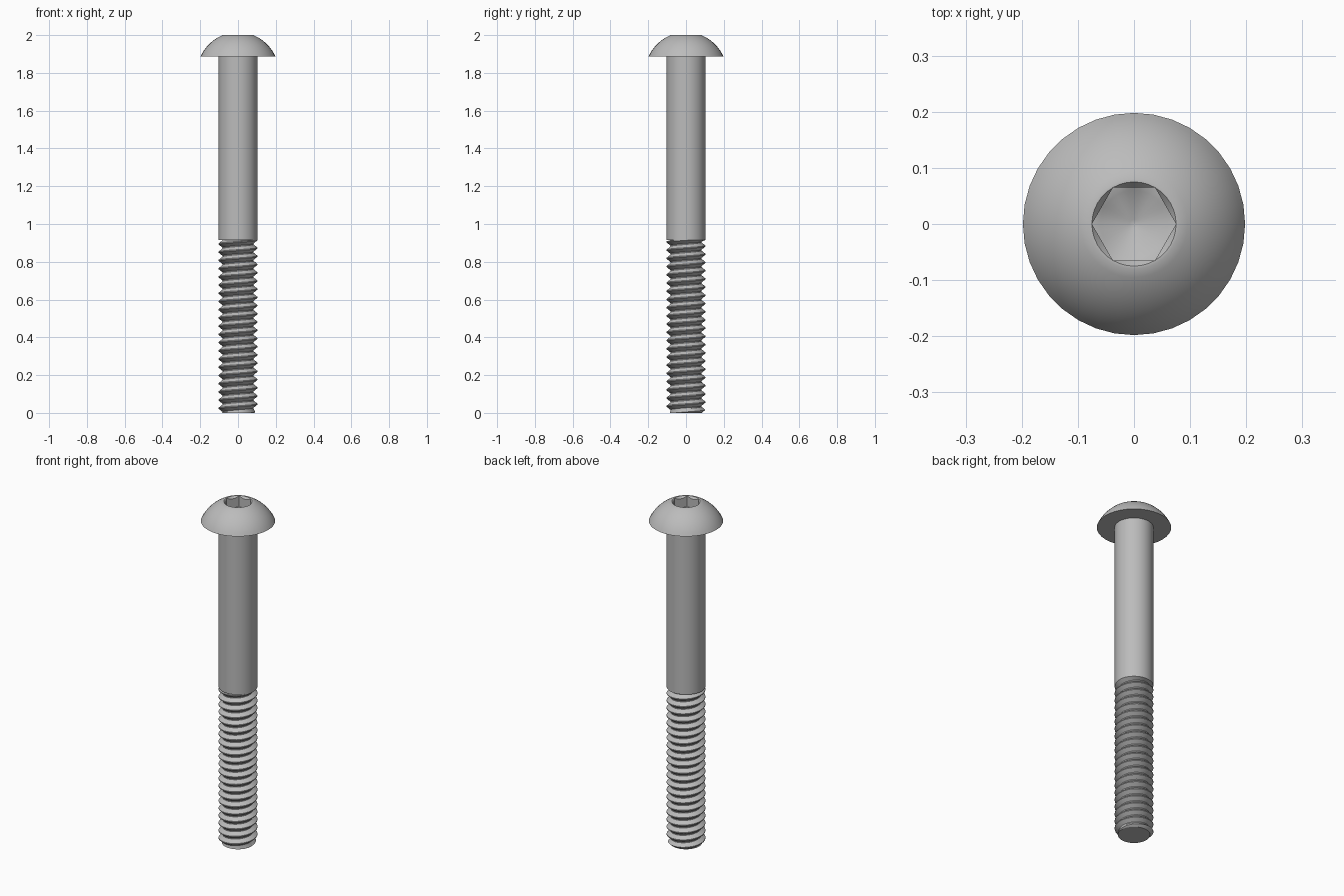
import bpy, bmesh
from math import sin, cos, pi, radians, sqrt, atan2

cube = bpy.data.objects.get("Cube")
if cube:
    bpy.data.objects.remove(cube, do_unlink=True)

steel = bpy.data.materials.new("steel grey")
steel.use_nodes = True
GREY = (0.5, 0.5, 0.5, 1)
steel.diffuse_color = GREY
steel.node_tree.nodes["Principled BSDF"].inputs["Base Color"].default_value = GREY

SEG = 36          # sides around the bolt
SHANK_R = 0.103
SHANK_Z = 0.915   # where the thread meets the plain shank
HEAD_Z = 1.887


def finish(bm, name, angle=30):
    bmesh.ops.remove_doubles(bm, verts=bm.verts, dist=1e-5)
    bmesh.ops.recalc_face_normals(bm, faces=bm.faces)
    mesh = bpy.data.meshes.new(name)
    bm.to_mesh(mesh)
    bm.free()
    mesh.materials.append(steel)
    ob = bpy.data.objects.new(name, mesh)
    bpy.context.collection.objects.link(ob)
    bpy.ops.object.select_all(action='DESELECT')
    ob.select_set(True)
    bpy.context.view_layer.objects.active = ob
    bpy.ops.object.shade_smooth_by_angle(angle=radians(angle))


def bridge(bm, a, b):
    for i in range(len(a)):
        j = (i + 1) % len(a)
        bm.faces.new((a[i], a[j], b[j], b[i]))


def lathe(name, profile):
    """Spin a list of ring functions angle -> (radius, z), closing both ends."""
    bm = bmesh.new()
    rings = []
    for point in profile:
        ring = []
        for i in range(SEG):
            a = 2 * pi * i / SEG
            r, z = point(a)
            ring.append(bm.verts.new((r * cos(a), r * sin(a), z)))
        rings.append(ring)
    for a, b in zip(rings, rings[1:]):
        bridge(bm, a, b)
    bm.faces.new(rings[0])
    bm.faces.new(rings[-1])
    finish(bm, name)


def circle(r, z):
    return lambda a: (r, z)


# Button head: spherical dome, then chamfered hex socket with a drilled cone floor
HEAD_R, RIM_R, SOCKET_R = 0.198, 0.08, 0.075
drop = (HEAD_R**2 - RIM_R**2 - (2 - HEAD_Z)**2) / (2 * (2 - HEAD_Z))
ball = sqrt(HEAD_R**2 + drop**2)
low, high = atan2(drop, HEAD_R), atan2(drop + 2 - HEAD_Z, RIM_R)


def hexagon(a):
    return SOCKET_R * cos(pi / 6) / cos(a % (pi / 3) - pi / 6)


head = [circle(SHANK_R * 0.9, HEAD_Z)]
for i in range(11):
    t = low + (high - low) * i / 10
    head.append(circle(ball * cos(t), HEAD_Z - drop + ball * sin(t)))
head += [
    circle(SOCKET_R, 2),
    lambda a: (hexagon(a), 2 - 1.2 * (SOCKET_R - hexagon(a))),
    lambda a: (hexagon(a), 1.935),
    circle(0.06, 1.932),
    circle(0.008, 1.905),
]
lathe("button_head", head)

# Plain shank
lathe("shank", [circle(SHANK_R, SHANK_Z), circle(SHANK_R, HEAD_Z)])

# Helical thread: one profile swept around, trimmed at both ends
PITCH, ROOT_R = 0.0435, 0.082
tooth = [(0, ROOT_R), (0.12, ROOT_R), (0.5, SHANK_R), (0.62, SHANK_R), (1, ROOT_R)]
turns = int(SHANK_Z / PITCH) + 3
bm = bmesh.new()
previous = None
for i in range(turns * SEG + 1):
    a = 2 * pi * i / SEG
    row = []
    for frac, r in tooth:
        z = PITCH * (i / SEG + frac - 1.5)
        z = min(max(z, 0), SHANK_Z)
        r = min(r, ROOT_R + 0.004 + z)      # end chamfer
        row.append(bm.verts.new((r * cos(a), r * sin(a), z)))
    if previous:
        for k in range(len(tooth) - 1):
            bm.faces.new((previous[k], row[k], row[k + 1], previous[k + 1]))
    previous = row
bmesh.ops.dissolve_degenerate(bm, edges=bm.edges, dist=1e-5)
finish(bm, "thread")

# Flat end of the thread
lathe("thread_end", [circle(ROOT_R + 0.003, 0), circle(ROOT_R - 0.004, 0.01)])
